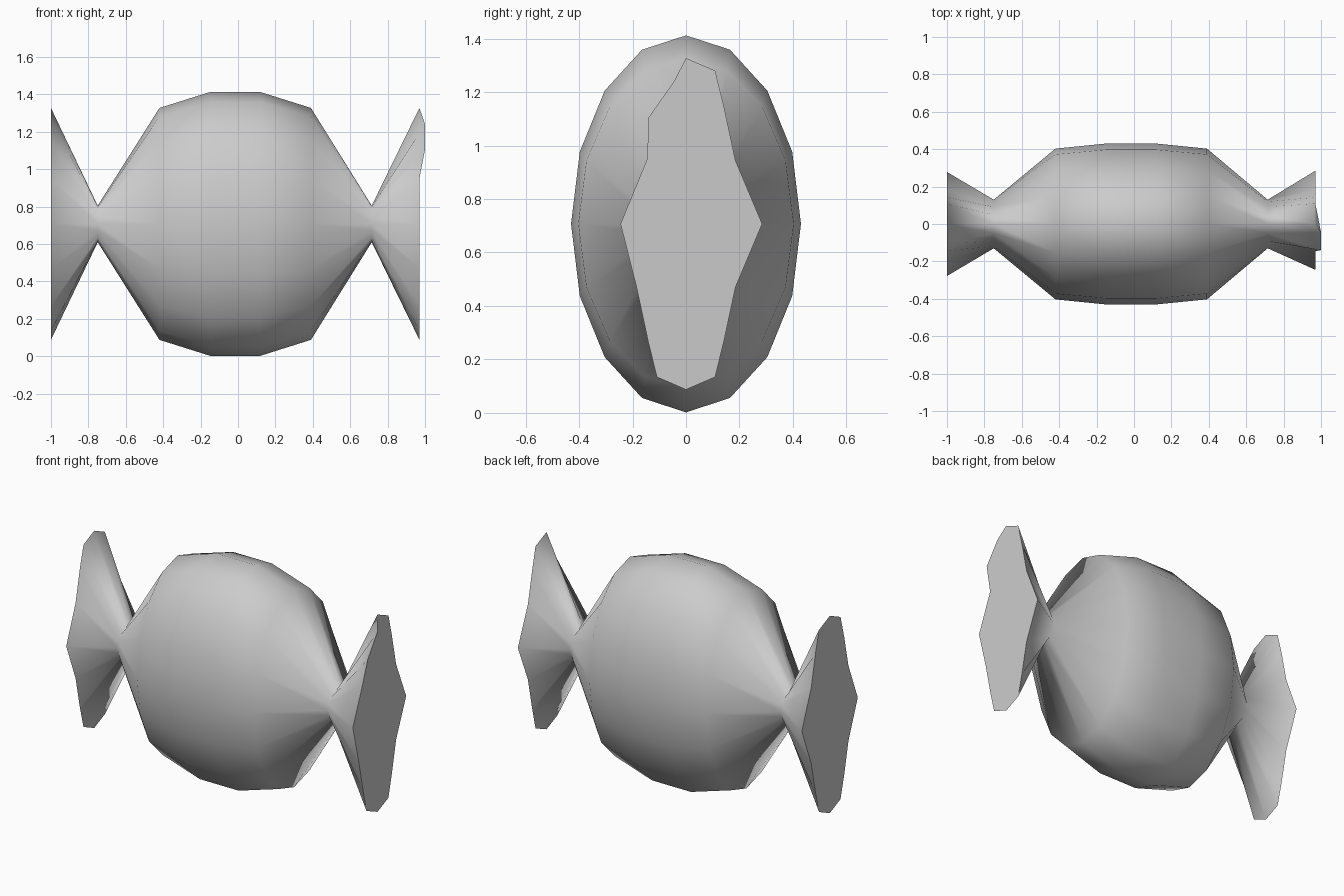
import bpy, bmesh
from math import sin, cos, pi

if "Cube" in bpy.data.objects:
    bpy.data.objects.remove(bpy.data.objects["Cube"])

SIDES = 16
CZ = 0.707


def ellipse(x, ry, rz):
    return [(x, ry * cos(2 * pi * i / SIDES), CZ + rz * sin(2 * pi * i / SIDES))
            for i in range(SIDES)]


def fan_end(x, ry):
    # pinched ellipse: the diagonal corners are pulled inward
    ring = ellipse(x, ry, 0.62)
    for i in (1, 2, 6, 7, 9, 10, 14, 15):
        _, y, z = ring[i]
        width = 0.185 if i in (1, 7, 9, 15) else 0.142
        ring[i] = (x, width if y > 0 else -width, z)
    return ring


# Right wrapper end has a crumpled upper front corner
right_end = fan_end(0.97, 0.285)
right_end[5] = (1.0, -0.045, 1.24)
right_end[6] = (1.0, -0.14, 1.105)
right_end[7] = (0.97, -0.145, 0.95)
right_end[8] = (0.97, -0.245, CZ)

# Sections along the candy: end, neck, body, neck, end
sections = [
    fan_end(-1.0, 0.278),
    ellipse(-0.75, 0.13, 0.098),
    ellipse(-0.42, 0.403, 0.62),
    ellipse(-0.15, 0.43, 0.705),
    ellipse(0.12, 0.43, 0.705),
    ellipse(0.39, 0.403, 0.62),
    ellipse(0.715, 0.13, 0.098),
    right_end,
]

# Skin the sections and cap both ends
bm = bmesh.new()
rings = [[bm.verts.new(p) for p in s] for s in sections]
for a, b in zip(rings, rings[1:]):
    for i in range(SIDES):
        j = (i + 1) % SIDES
        bm.faces.new((a[i], a[j], b[j], b[i])).smooth = True
for ring in (rings[0], rings[-1]):
    cap = bm.faces.new(ring)
    for e in cap.edges:
        e.smooth = False
bmesh.ops.recalc_face_normals(bm, faces=bm.faces[:])

mesh = bpy.data.meshes.new("wrapped_candy")
bm.to_mesh(mesh)
bm.free()
bpy.context.collection.objects.link(bpy.data.objects.new("wrapped_candy", mesh))
